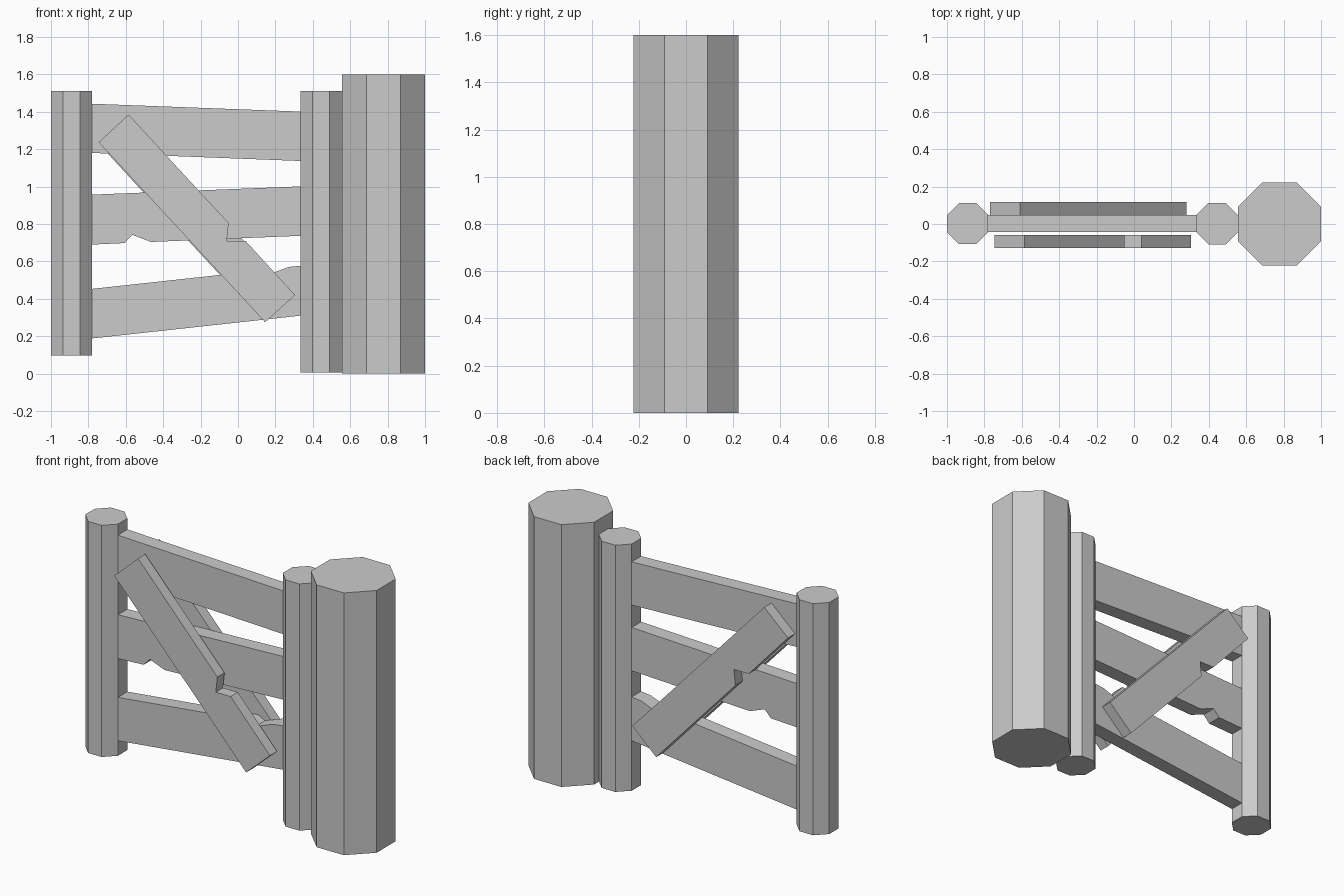
import bpy, bmesh, math

if "Cube" in bpy.data.objects:
    bpy.data.objects.remove(bpy.data.objects["Cube"])


def make_object(name, bm):
    bmesh.ops.recalc_face_normals(bm, faces=bm.faces)
    mesh = bpy.data.meshes.new(name)
    bm.to_mesh(mesh)
    bm.free()
    ob = bpy.data.objects.new(name, mesh)
    bpy.context.collection.objects.link(ob)
    return ob


def post(name, x, y, apothem, z0, z1):
    """Octagonal post with flat sides facing the axes."""
    bm = bmesh.new()
    r = apothem / math.cos(math.pi / 8)
    ring = [bm.verts.new((x + r * math.cos(a), y + r * math.sin(a), z0))
            for a in (math.pi / 8 + i * math.pi / 4 for i in range(8))]
    extrude(bm, ring, (0, 0, z1 - z0))
    return make_object(name, bm)


def extrude(bm, ring, vec):
    base = bm.faces.new(ring)
    res = bmesh.ops.extrude_face_region(bm, geom=[base], use_keep_orig=True)
    top = [g for g in res["geom"] if isinstance(g, bmesh.types.BMVert)]
    bmesh.ops.translate(bm, verts=top, vec=vec)


def plank(name, profile, y0, y1):
    """Board cut from an xz outline."""
    bm = bmesh.new()
    ring = [bm.verts.new((x, y0, z)) for x, z in profile]
    extrude(bm, ring, (0, y1 - y0, 0))
    return make_object(name, bm)


# Posts
post("main_post", 0.778, 0.0, 0.222, 0.0, 1.6)
post("hinge_post", 0.444, 0.002, 0.111, 0.005, 1.51)
post("latch_post", -0.89, 0.002, 0.11, 0.097, 1.51)

# Rails, with chips in the lower two
L, R = -0.782, 0.335
rails = {
    "top_rail": [(L, 1.18), (R, 1.137), (R, 1.401), (L, 1.443)],
    "middle_rail": [(L, 0.69), (-0.607, 0.698), (-0.565, 0.742),
                    (-0.465, 0.704), (R, 0.737), (R, 1.001), (L, 0.957)],
    "bottom_rail": [(L, 0.188), (R, 0.31), (R, 0.577), (0.27, 0.57),
                    (0.15, 0.525), (0.10, 0.549), (L, 0.453)],
}
for name, outline in rails.items():
    plank(name, outline, -0.043, 0.048)

# Chipped diagonal braces: the back one is the front one turned half around
brace = [(-0.745, 1.237), (0.145, 0.275), (0.305, 0.42), (0.04, 0.71),
         (-0.06, 0.71), (-0.05, 0.805), (-0.585, 1.385)]
plank("front_brace", brace, -0.128, -0.059)
cx, cz = -0.245, 0.848
plank("back_brace", [(cx - (x + 0.22), cz - (z - 0.83)) for x, z in brace],
      0.048, 0.117)
